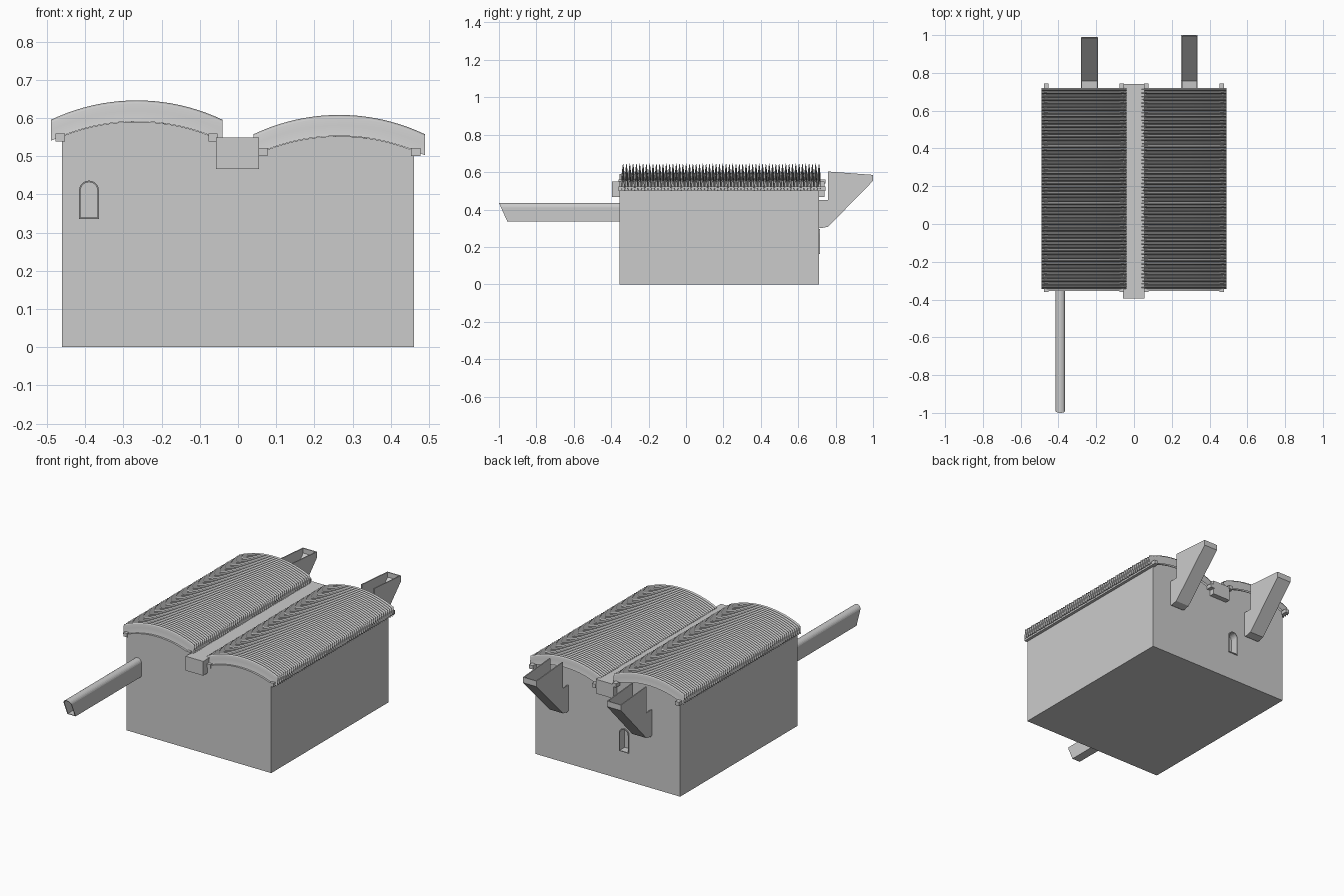
import bpy, bmesh, math
from mathutils import Vector

if "Cube" in bpy.data.objects:
    bpy.data.objects.remove(bpy.data.objects["Cube"])


def mesh_object(name, verts, faces, smooth=False):
    me = bpy.data.meshes.new(name)
    me.from_pydata(verts, [], faces)
    ob = bpy.data.objects.new(name, me)
    bpy.context.collection.objects.link(ob)
    bm = bmesh.new()
    bm.from_mesh(me)
    bmesh.ops.recalc_face_normals(bm, faces=bm.faces)
    bm.to_mesh(me)
    bm.free()
    for p in me.polygons:
        p.use_smooth = smooth
    return ob


def prism(name, profile, to_a, to_b):
    """Extrude a 2D profile between two placements."""
    n = len(profile)
    verts = [to_a(*p) for p in profile] + [to_b(*p) for p in profile]
    faces = [tuple(range(n)), tuple(range(n, 2 * n))]
    faces += [(i, (i + 1) % n, n + (i + 1) % n, n + i) for i in range(n)]
    return mesh_object(name, verts, faces)


def extrude_y(name, profile, y0, y1):
    return prism(name, profile, lambda x, z: (x, y0, z), lambda x, z: (x, y1, z))


def extrude_x(name, profile, x0, x1):
    return prism(name, profile, lambda y, z: (x0, y, z), lambda y, z: (x1, y, z))


def box(name, x0, x1, y0, y1, z0, z1):
    return extrude_y(name, [(x0, z0), (x1, z0), (x1, z1), (x0, z1)], y0, y1)


def arch(cx, z0, z1, w, n=12):
    """Round-topped outline."""
    r = w / 2
    pts = [(cx - r, z0), (cx + r, z0)]
    return pts + [(cx + r * math.cos(math.pi * i / n), z1 - r + r * math.sin(math.pi * i / n))
                  for i in range(n + 1)]


def arched_tube(name, outer, inner, y_out, y_in):
    """Hollow arched ring; y_out and y_in give y from height z."""
    n = len(outer)
    verts = [(x, f(z), z) for f in (y_out, y_in) for ring in (outer, inner) for x, z in ring]
    faces = []
    for i in range(n):
        j = (i + 1) % n
        for a, b in ((0, 1), (1, 3), (3, 2), (2, 0)):
            faces.append((a * n + i, a * n + j, b * n + j, b * n + i))
    return mesh_object(name, verts, faces)


HALF, RISE = 0.225, 0.051
RADIUS = (HALF ** 2 + RISE ** 2) / (2 * RISE)


def vault(dx, peak):
    """Height of a vault arc at distance dx from its ridge."""
    return peak - RADIUS + math.sqrt(RADIUS ** 2 - dx ** 2)


FRONT, BACK = -0.355, 0.71
roofs = [("left", -0.265, 0.591), ("right", 0.265, 0.553)]

# Main block with two vaulted tops
profile = [(-0.46, 0)]
for side, cx, peak in roofs:
    lo, hi = (-0.46, -0.05) if cx < 0 else (0.05, 0.46)
    xs = [lo + (hi - lo) * i / 16 for i in range(17)]
    profile += [(x, vault(x - cx, peak - 0.001)) for x in xs]
profile.append((0.46, 0))
body = extrude_y("building_body", profile, FRONT, BACK)

# Corrugated vaulted roofs
WAVES, STEPS, SEGS = 60, 8, 20
for side, cx, peak in roofs:
    verts, faces = [], []
    rows = WAVES * STEPS + 1
    for j in range(rows):
        y = -0.345 + 1.065 * j / (rows - 1)
        lift = 0.0275 * (1 - math.cos(2 * math.pi * j / STEPS))
        for i in range(SEGS + 1):
            dx = HALF * (2 * i / SEGS - 1)
            verts.append((cx + dx, y, vault(dx, peak) + lift))
    w = SEGS + 1
    for j in range(rows - 1):
        for i in range(SEGS):
            a = j * w + i
            faces.append((a, a + 1, a + w + 1, a + w))
    mesh_object(side + "_corrugated_roof", verts, faces, smooth=True)
    # Beams under both eaves
    for k, dx in enumerate((-0.2, 0.2)):
        box(f"{side}_eave_beam_{k}", cx + dx - 0.012, cx + dx + 0.012,
            -0.36, 0.745, peak - 0.053, peak - 0.031)

# Central gutter
box("valley_gutter", -0.057, 0.055, -0.395, 0.74, 0.467, 0.549)

# Arched spout on the front
arched_tube("front_spout", arch(-0.39, 0.335, 0.436, 0.052), arch(-0.39, 0.339, 0.432, 0.044),
            lambda z: -0.955 - 0.045 * (z - 0.335) / 0.101, lambda z: FRONT + 0.002)

# Open-topped chutes on the back
T = 0.006
for name, x0, x1, dz, end in (("left", -0.28, -0.19, 0.0, 0.99), ("right", 0.25, 0.337, 0.0, 1.0)):
    side = [(0.708, 0.305 + dz), (0.72, 0.3 + dz), (0.76, 0.308 + dz), (end, 0.553 + dz),
            (end, 0.585 + dz), (0.76, 0.603 + dz), (0.76, 0.452 + dz), (0.708, 0.452 + dz)]
    extrude_x(name + "_chute_side_a", side, x0, x0 + T)
    extrude_x(name + "_chute_side_b", side, x1 - T, x1)
    floor = [(0.708, 0.305 + dz), (0.72, 0.3 + dz), (0.76, 0.308 + dz), (end, 0.553 + dz),
             (end, 0.585 + dz), (end - T, 0.585 + dz), (end - T, 0.557 + dz),
             (0.757, 0.316 + dz), (0.708, 0.312 + dz)]
    extrude_x(name + "_chute_floor", floor, x0 + T, x1 - T)

# Arched doorway recess and frame in the back wall
cutter = extrude_y("doorway_cutter", arch(-0.105, 0.167, 0.292, 0.052), 0.67, 0.75)
cutter.hide_render = True
cutter.hide_set(True)
mod = body.modifiers.new("doorway", "BOOLEAN")
mod.object = cutter
mod.operation = "DIFFERENCE"
mod.solver = "EXACT"
arched_tube("doorway_frame", arch(-0.105, 0.163, 0.297, 0.062), arch(-0.105, 0.167, 0.292, 0.052),
            lambda z: 0.716, lambda z: 0.7)
